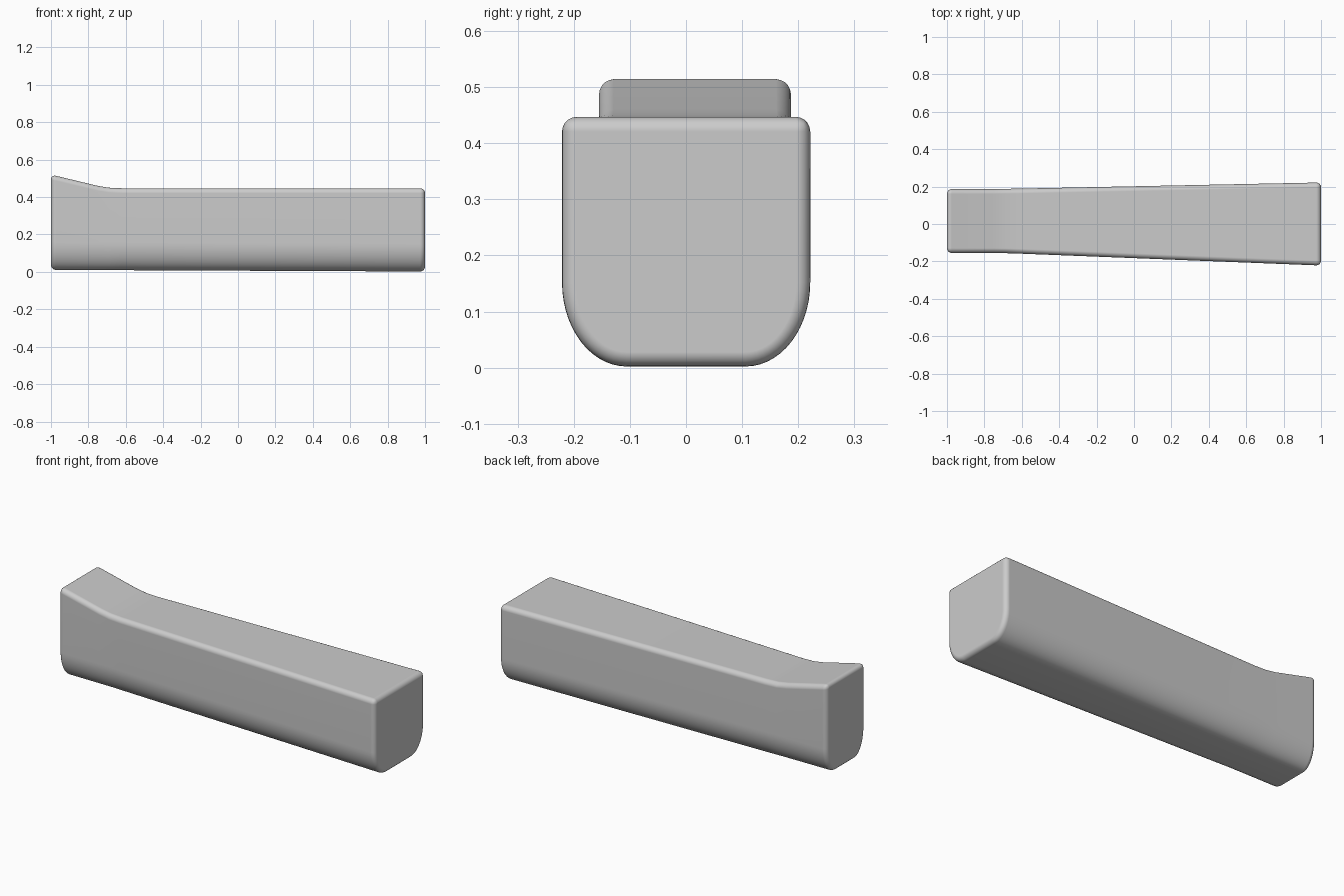
import bpy, bmesh, math

cube = bpy.data.objects.get("Cube")
if cube:
    bpy.data.objects.remove(cube, do_unlink=True)

grey = bpy.data.materials.new("plain grey")
grey.use_nodes = True
colour = (0.6, 0.6, 0.6, 1)
grey.diffuse_color = colour
grey.node_tree.nodes["Principled BSDF"].inputs["Base Color"].default_value = colour

STEPS = 14


def section(x, y0, y1, bottom, top):
    """U-shaped cross-section: square top, elliptical lower corners."""
    rx, rz = (y1 - y0) * 0.26, 0.15
    pts = [(x, y0, top)]
    for i in range(STEPS + 1):
        a = math.pi / 2 * i / STEPS
        pts.append((x, y0 + rx * (1 - math.cos(a)), bottom + rz * (1 - math.sin(a))))
    # mirror the half profile across the section's middle
    return pts + [(px, y0 + y1 - py, pz) for px, py, pz in reversed(pts)]


# Stations along the length: x, right edge, left edge, bottom, top
stations = [
    (-1.0, -0.155, 0.187, 0.011, 0.52),
    (-0.75, -0.155, 0.187, 0.010, 0.46),
    (-0.69, -0.156, 0.188, 0.010, 0.45),
    (-0.62, -0.158, 0.189, 0.009, 0.447),
    (1.0, -0.222, 0.222, 0.002, 0.447),
]

# Tapered body lofted through the stations, capped at both ends
bm = bmesh.new()
rings = [[bm.verts.new(p) for p in section(*s)] for s in stations]
n = len(rings[0])
for a, b in zip(rings, rings[1:]):
    for i in range(n):
        j = (i + 1) % n
        bm.faces.new((a[i], a[j], b[j], b[i]))
bm.faces.new(rings[0])
bm.faces.new(rings[-1])
bmesh.ops.recalc_face_normals(bm, faces=bm.faces)
mesh = bpy.data.meshes.new("tapered_body")
bm.to_mesh(mesh)
bm.free()
mesh.materials.append(grey)
body = bpy.data.objects.new("tapered_body", mesh)
bpy.context.collection.objects.link(body)

# Soft rounding on the top edges and end rims
bevel = body.modifiers.new("soft_edges", 'BEVEL')
bevel.width = 0.026
bevel.segments = 5
bevel.limit_method = 'ANGLE'
bevel.angle_limit = math.radians(40)
bevel.harden_normals = True

bpy.context.view_layer.objects.active = body
body.select_set(True)
bpy.ops.object.shade_smooth_by_angle(angle=math.radians(40))
